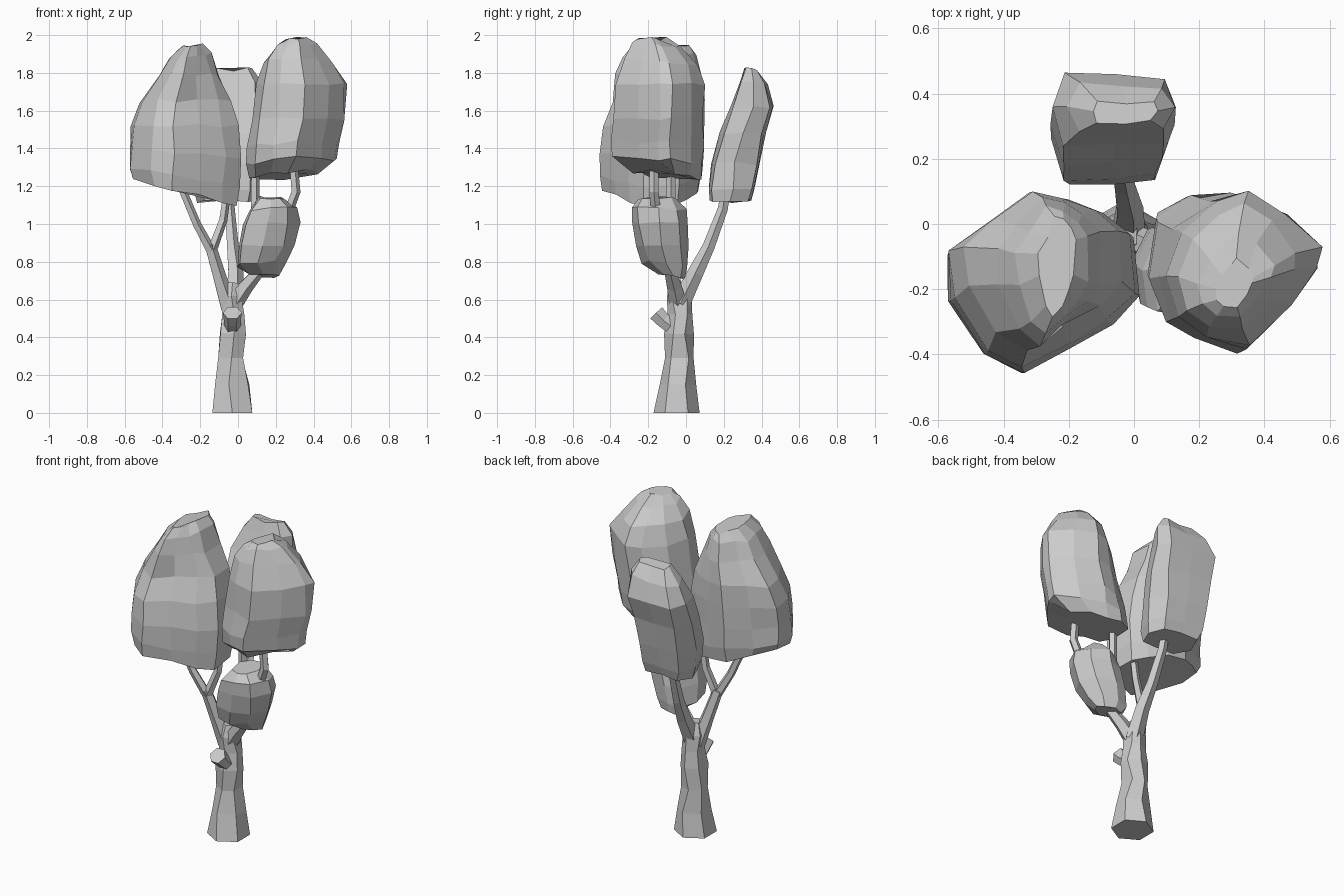
import bpy, bmesh, math, random
from mathutils import Vector

random.seed(4)


def skin(name, rings):
    """Join equal-length point rings into one closed flat-shaded mesh."""
    bm = bmesh.new()
    rows = [[bm.verts.new(p) for p in ring] for ring in rings]
    n = len(rows[0])
    for a, b in zip(rows, rows[1:]):
        for i in range(n):
            j = (i + 1) % n
            bm.faces.new((a[i], a[j], b[j], b[i]))
    bm.faces.new(rows[0][::-1])
    bm.faces.new(rows[-1])
    bmesh.ops.recalc_face_normals(bm, faces=bm.faces)
    me = bpy.data.meshes.new(name)
    bm.to_mesh(me)
    bm.free()
    ob = bpy.data.objects.new(name, me)
    bpy.context.collection.objects.link(ob)
    return ob


def limb(name, path, sides=5, flat_base=False, phase=0, rough=0):
    """Tapered tube along (x, y, z, radius) points."""
    pts = [Vector(p[:3]) for p in path]
    rings = []
    for k, p in enumerate(pts):
        t = (pts[min(k + 1, len(pts) - 1)] - pts[max(k - 1, 0)]).normalized()
        if flat_base and k == 0:
            t = Vector((0, 0, 1))
        u = Vector((0, 1, 0)).cross(t).normalized()
        v = t.cross(u)
        ring = []
        for i in range(sides):
            a = phase + math.tau * i / sides
            if k:
                a += random.uniform(-rough, rough)
            ring.append(p + (u * math.cos(a) + v * math.sin(a)) * path[k][3])
        rings.append(ring)
    return skin(name, rings)


def foliage(name, outline, levels, top=None, jitter=0.012):
    """Stack a plan outline (blending to a top outline), fitted to
    (z, x0, x1, y0, y1, tilt_x, tilt_y) levels."""
    rings = []
    for k, (z, x0, x1, y0, y1, tx, ty) in enumerate(levels):
        f = k / (len(levels) - 1)
        plan = [Vector(p).lerp(Vector(q), f)
                for p, q in zip(outline, top or outline)]
        xs, ys = zip(*plan)
        ring = []
        for px, py in plan:
            u = (px - min(xs)) / (max(xs) - min(xs))
            v = (py - min(ys)) / (max(ys) - min(ys))
            x, y = x0 + u * (x1 - x0), y0 + v * (y1 - y0)
            h = z + tx * (x - (x0 + x1) / 2) + ty * (y - (y0 + y1) / 2)
            j = [random.uniform(-jitter, jitter) for _ in range(3)]
            ring.append((x + j[0] * 0.6, y + j[1] * 0.6, h + j[2]))
        rings.append(ring)
    return skin(name, rings)


# Trunk and cut stub
limb("trunk", [(-.03, -.05, 0, .122), (-.03, -.042, .15, .098),
               (-.035, -.035, .29, .076), (-.032, -.037, .42, .08),
               (-.028, -.032, .52, .066), (-.035, -.035, .62, .066),
               (-.03, -.035, .69, .045)], 6, True, math.pi / 6, .22)
limb("cut_stub", [(-.03, -.08, .46, .045), (-.03, -.12, .49, .045),
                  (-.03, -.158, .53, .05)], 6)

# Branches
limb("left_branch", [(-.05, -.04, .56, .05), (-.10, -.07, .72, .038),
                     (-.15, -.10, .89, .032)])
limb("left_fork_outer", [(-.145, -.10, .86, .028), (-.22, -.13, 1.0, .024),
                         (-.32, -.16, 1.24, .022)])
limb("left_fork_inner", [(-.14, -.10, .86, .028), (-.08, -.08, 1.02, .024),
                         (-.06, -.08, 1.16, .022)])
limb("back_branch", [(-.02, -.03, .58, .055), (-.015, .05, .74, .044),
                     (-.03, .12, .88, .034), (-.045, .195, 1.08, .028),
                     (-.05, .21, 1.18, .026)])
limb("right_branch", [(-.03, -.04, .57, .05), (.04, -.06, .67, .042),
                      (.10, -.08, .74, .034), (.15, -.10, .88, .03)])
limb("right_fork_inner", [(.14, -.10, .86, .028), (.09, -.08, 1.0, .026),
                          (.09, -.08, 1.32, .024)])
limb("right_fork_outer", [(.15, -.10, .88, .028), (.27, -.16, 1.08, .027),
                          (.305, -.17, 1.17, .026), (.29, -.17, 1.34, .024)])

# Left crown
foliage("left_foliage",
        [(-.57, -.09), (-.45, 0), (-.32, .10), (-.2, .08), (-.08, .03),
         (0, -.03), (.015, -.22), (-.07, -.3), (-.2, -.38), (-.34, -.46),
         (-.45, -.4), (-.56, -.23)],
        [(1.17, -.56, -.01, -.45, .07, -.25, 0),
         (1.25, -.575, .01, -.46, .085, -.16, 0),
         (1.38, -.575, .018, -.46, .09, -.08, 0),
         (1.52, -.565, .0, -.44, .095, 0, 0),
         (1.65, -.52, -.04, -.385, .095, 0, 0),
         (1.79, -.42, -.10, -.37, .08, 0, 0),
         (1.89, -.36, -.14, -.34, .05, .1, 0),
         (1.94, -.29, -.18, -.29, .02, .1, 0)])

# Right crown, its upper part fuller towards the front left
foliage("right_foliage",
        [(.05, .03), (.18, .10), (.3, .08), (.45, .02), (.57, -.09),
         (.56, -.14), (.48, -.25), (.33, -.4), (.2, -.34), (.1, -.28),
         (.04, -.15)],
        [(1.26, .06, .42, -.28, .08, .08, -.1),
         (1.33, .045, .52, -.39, .09, .08, -.1),
         (1.42, .05, .54, -.40, .09, .04, -.05),
         (1.56, .08, .57, -.385, .09, 0, 0),
         (1.74, .10, .575, -.37, .095, 0, 0),
         (1.86, .14, .50, -.33, .06, 0, -.05),
         (1.94, .20, .43, -.29, -.03, .06, -.1),
         (1.98, .25, .37, -.25, -.11, .1, 0)],
        [(.12, -.08), (.24, .03), (.34, .10), (.46, .03), (.57, -.09),
         (.56, -.16), (.46, -.28), (.32, -.4), (.17, -.39), (.06, -.33),
         (.04, -.2)])

# Back crown, leaning outwards
foliage("back_foliage",
        [(0, .5), (.1, 1), (.5, .97), (.88, .92), (1, .5), (.88, .05),
         (.5, 0), (.1, .0)],
        [(1.12, -.21, .085, .13, .345, 0, .05),
         (1.19, -.235, .10, .128, .365, 0, 0),
         (1.32, -.255, .11, .14, .39, 0, 0),
         (1.48, -.26, .13, .185, .425, 0, 0),
         (1.62, -.255, .135, .24, .465, 0, 0),
         (1.74, -.20, .125, .28, .43, 0, 0),
         (1.82, -.13, .08, .31, .375, 0, 0)])

# Small low crown
foliage("small_foliage",
        [(0, .5), (.2, .9), (.5, 1), (.85, .85), (1, .5), (.8, .12),
         (.45, 0), (.06, .09)],
        [(.725, .06, .22, -.14, .0, 0, -.2),
         (.78, -.005, .25, -.23, .012, .05, -.15),
         (.88, .0, .295, -.265, .015, 0, 0),
         (1.0, .025, .33, -.285, .012, 0, 0),
         (1.08, .055, .315, -.29, .0, 0, 0),
         (1.14, .11, .25, -.25, -.05, 0, 0)])
